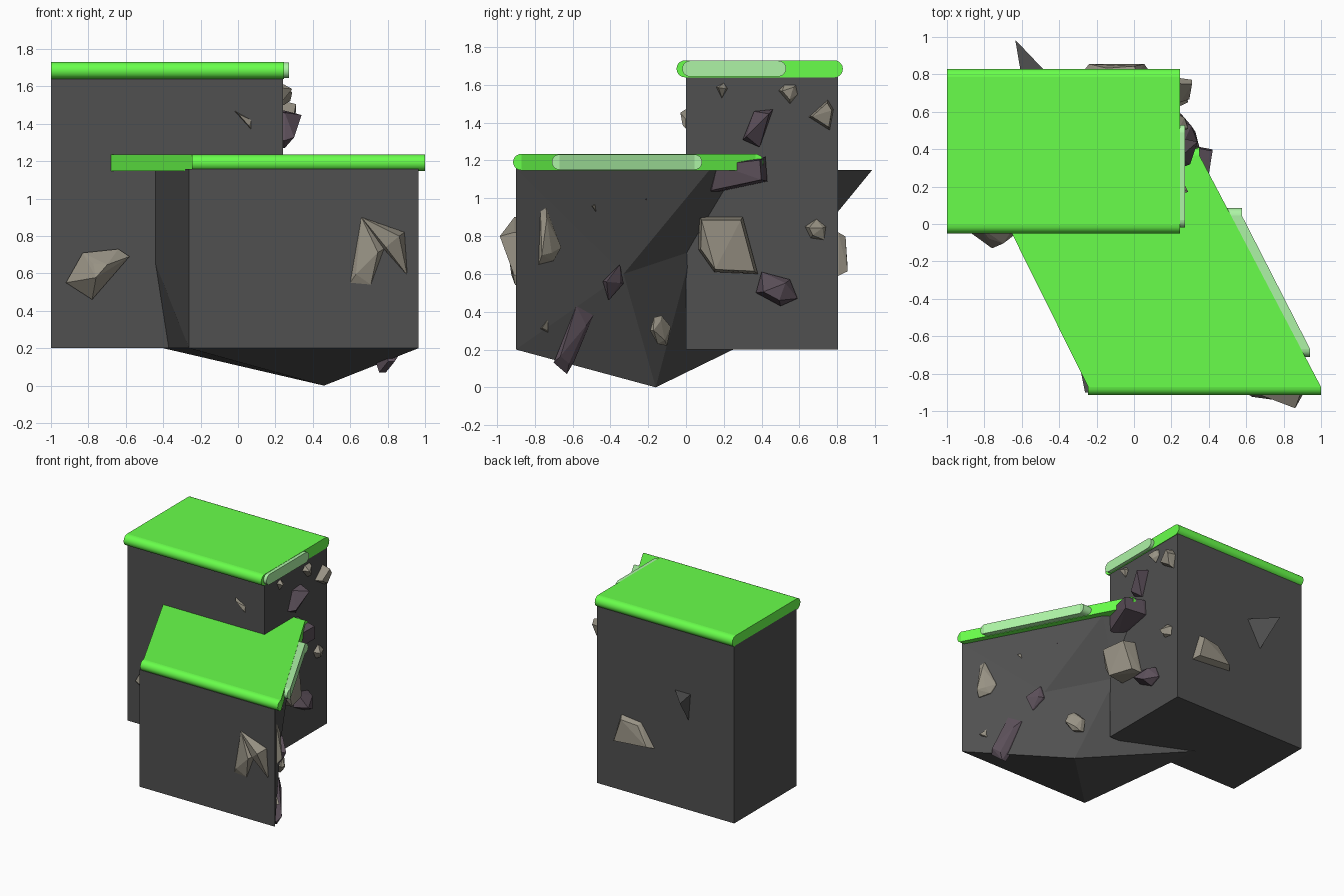
import bpy, bmesh, math
from mathutils import Vector

if "Cube" in bpy.data.objects:
    bpy.data.objects.remove(bpy.data.objects["Cube"])


def material(name, rgb):
    m = bpy.data.materials.new(name)
    m.diffuse_color = (*rgb, 1)
    m.use_nodes = True
    m.node_tree.nodes["Principled BSDF"].inputs["Base Color"].default_value = m.diffuse_color
    return m


STONE = material("dark_stone", (0.08, 0.08, 0.08))
BEIGE = material("beige_rock", (0.31, 0.285, 0.23))
PLUM = material("plum_rock", (0.105, 0.078, 0.10))
GRASS = material("grass", (0.14, 1.0, 0.07))
PALE = material("pale_grass", (0.42, 0.9, 0.38))


def finish(bm, name, mat):
    bmesh.ops.recalc_face_normals(bm, faces=bm.faces)
    me = bpy.data.meshes.new(name)
    bm.to_mesh(me)
    bm.free()
    ob = bpy.data.objects.new(name, me)
    bpy.context.collection.objects.link(ob)
    me.materials.append(mat)
    return ob


def solid(name, pts, faces, mat):
    bm = bmesh.new()
    vs = [bm.verts.new(p) for p in pts]
    for f in faces:
        bm.faces.new([vs[i] for i in f])
    return finish(bm, name, mat)


def hull(name, pts, mat):
    bm = bmesh.new()
    for p in pts:
        bm.verts.new(p)
    bmesh.ops.convex_hull(bm, input=bm.verts)
    bmesh.ops.delete(bm, geom=[v for v in bm.verts if not v.link_faces], context='VERTS')
    return finish(bm, name, mat)


def turf(name, y0, y1, z0, z1, left, right, mat, n=10):
    """Round-edged slab; left/right give end x at the front and back."""
    r, zc = (z1 - z0) / 2, (z0 + z1) / 2
    prof = []
    for t, (yc, start) in enumerate(((y0 + r, 90), (y1 - r, 270))):
        for i in range(n + 1):
            a = math.radians(start + 180 * i / n)
            prof.append((yc + r * math.cos(a), zc + r * math.sin(a), t))
    k = len(prof)
    pts = [(left[t], y, z) for y, z, t in prof] + [(right[t], y, z) for y, z, t in prof]
    faces = [(i, (i + 1) % k, (i + 1) % k + k, i + k) for i in range(k)]
    # end caps: two half discs and a slanted middle
    for o in (0, k):
        faces += [tuple(o + i for i in range(n + 1)),
                  tuple(o + i for i in range(n + 1, k)),
                  (o, o + n, o + n + 1, o + k - 1)]
    ob = solid(name, pts, faces, mat)
    bpy.ops.object.select_all(action='DESELECT')
    ob.select_set(True)
    bpy.context.view_layer.objects.active = ob
    bpy.ops.object.shade_smooth_by_angle(angle=math.radians(35))
    for p in ob.data.polygons:  # keep top, bottom and ends flat
        if abs(p.normal.z) > .999 or abs(p.normal.x) > .7:
            p.use_smooth = False


# Back block
hull("back_block", [(x, y, z) for x in (-1, 0.24) for y in (0, 0.805) for z in (0.2, 1.65)], STONE)

# Front block with keel point underneath and creased right side
solid("front_block", [
    (-.262, -.9, .2), (.965, -.9, .2), (.965, -.9, 1.157), (-.262, -.9, 1.157),
    (.46, -.16, 0), (.62, -.33, .6), (.42, .13, 1.157), (.21, .03, .72),
    (-.4, .25, .2), (-.49, .25, .775), (-.49, .25, 1.157), (.2, .3, 1.157)],
    [(0, 1, 2, 3), (1, 4, 5), (1, 5, 2), (2, 5, 6), (5, 4, 7), (5, 7, 6), (6, 7, 11),
     (0, 4, 1), (0, 8, 4), (4, 8, 7), (7, 8, 9), (7, 9, 10), (7, 10, 11),
     (0, 3, 9), (3, 10, 9), (0, 9, 8), (3, 2, 6, 11, 10)], STONE)

# Grass slabs and pale edge strips
turf("back_grass", -.05, .83, 1.64, 1.73, (-1, -1), (.245, .245), GRASS)
turf("back_grass_edge", -.02, .53, 1.644, 1.728, (.2, .2), (.272, .272), PALE)
turf("front_grass", -.915, .41, 1.148, 1.235, (-.245, -.86), (1, .35), GRASS)
turf("front_grass_edge", -.71, .085, 1.151, 1.232, (.8, .43), (.942, .577), PALE)


# Rock placement: (u, v, depth) on each wall
def front_wall(u, v, d):
    return Vector((u, -.9 - d, v))


def back_block_front(u, v, d):
    return Vector((u, -d, v))


def rear_wall(u, v, d):
    return Vector((u, .8 + d, v))


def right_wall(u, v, d):
    return Vector((.24 + d, u, v))


def slant_wall(u, v, d):
    slope = .676 - .09 * min(1, v / .6)
    return Vector((.965 - slope * (u + .9) + d, u, v))


count = 0


def rock(wall, mat, depth, outline, shrink=.65):
    """Faceted chip: outline on the wall, smaller uneven ridge outside."""
    global count
    count += 1
    n = len(outline)
    cu = sum(p[0] for p in outline) / n
    cv = sum(p[1] for p in outline) / n
    pts = [wall(u, v, d) for u, v in outline for d in (-.03, .1 * depth)]
    for i, (u, v) in enumerate(outline):
        if i % 2 == 0 or shrink >= .8:
            pts.append(wall(cu + (u - cu) * shrink, cv + (v - cv) * shrink,
                            depth * (1, .8, .6)[i % 3]))
    hull(f"rock_{count:02d}", pts, mat)


# Front and rear rocks
rock(front_wall, BEIGE, .04, [(.78, .73), (.66, .9), (.60, .55), (.71, .54)])
rock(front_wall, BEIGE, .085, [(.89, .82), (.66, .9), (.78, .73), (.905, .59)])
rock(back_block_front, BEIGE, .13, [(-.78, .46), (-.92, .55), (-.83, .71), (-.64, .73), (-.58, .69)], .3)
rock(back_block_front, BEIGE, .03, [(-.02, 1.47), (.07, 1.42), (.07, 1.37)])
rock(rear_wall, BEIGE, .055, [(.09, .59), (.02, .82), (-.16, .8), (-.28, .62)], .8)
hull("rear_spike", [(-.44, .78, 1.15), (-.6, .78, 1.15), (-.58, .78, .9), (-.635, .985, 1.15)], STONE)

# Right side of the back block
rock(right_wall, BEIGE, .05, [(.16, 1.59), (.2, 1.61), (.22, 1.58), (.19, 1.53)])
rock(right_wall, BEIGE, .05, [(.49, 1.57), (.52, 1.6), (.58, 1.6), (.59, 1.55), (.55, 1.5)])
rock(right_wall, BEIGE, .07, [(.75, 1.52), (.65, 1.43), (.76, 1.36), (.78, 1.47)], .8)
rock(right_wall, PLUM, .1, [(.46, 1.47), (.36, 1.46), (.30, 1.31), (.39, 1.27)], .75)
rock(right_wall, PLUM, .18, [(.42, 1.22), (.14, 1.19), (.10, 1.02), (.43, 1.09)], .8)
rock(right_wall, BEIGE, .14, [(.07, .9), (.3, .9), (.38, .6), (.15, .61), (.065, .73)], .9)
rock(right_wall, PLUM, .11, [(.37, .5), (.40, .61), (.55, .57), (.59, .47), (.5, .43)])
rock(right_wall, BEIGE, .05, [(.63, .85), (.69, .89), (.74, .85), (.73, .78), (.66, .79)])

# Slanted right side of the front block
rock(slant_wall, BEIGE, .05, [(-.78, .65), (-.77, .93), (-.74, .95), (-.66, .74), (-.70, .67)])
rock(slant_wall, BEIGE, .03, [(-.5, .96), (-.48, .97), (-.475, .925)])
rock(slant_wall, PLUM, .03, [(-.23, 1.0), (-.15, 1.01), (-.18, .96)])
rock(slant_wall, PLUM, .05, [(-.44, .56), (-.35, .65), (-.33, .55), (-.41, .46)])
rock(slant_wall, PLUM, .05, [(-.7, .13), (-.58, .43), (-.49, .38), (-.59, .14), (-.63, .07)])
rock(slant_wall, BEIGE, .04, [(-.19, .3), (-.17, .37), (-.13, .38), (-.08, .32), (-.1, .22), (-.15, .23)])
rock(slant_wall, BEIGE, .03, [(-.77, .31), (-.73, .36), (-.73, .29)])
